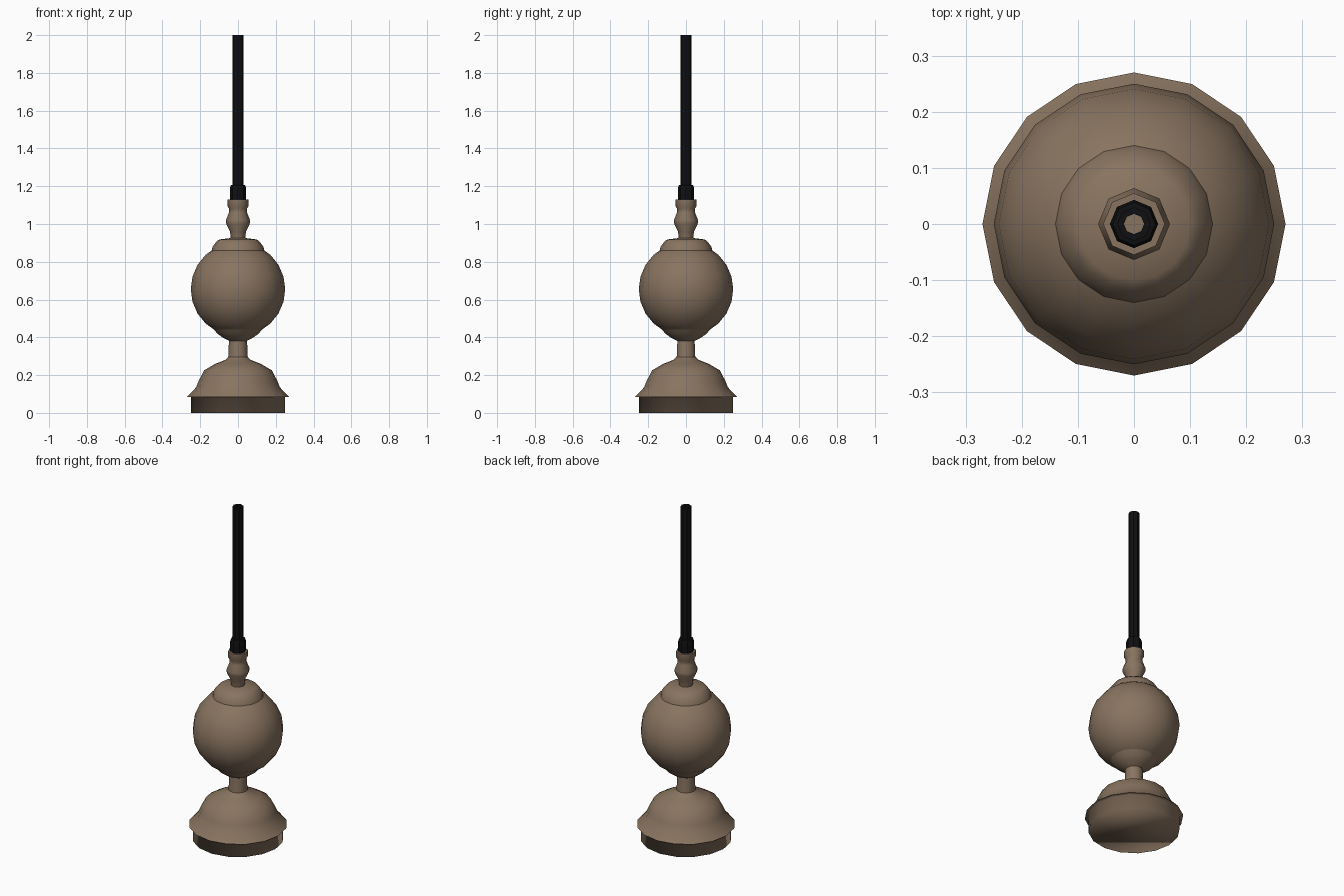
import bpy, bmesh, math

if "Cube" in bpy.data.objects:
    bpy.data.objects.remove(bpy.data.objects["Cube"])


def material(name, rgb):
    m = bpy.data.materials.new(name)
    m.diffuse_color = (*rgb, 1)
    m.use_nodes = True
    m.node_tree.nodes["Principled BSDF"].inputs["Base Color"].default_value = m.diffuse_color
    return m


bronze = material("aged bronze", (0.25, 0.175, 0.118))
black = material("black", (0.005, 0.005, 0.006))


def lathe(name, profile, sides, mat, angle=180, cap_bottom=False, cap_top=False):
    """Spin a (radius, height) profile around z."""
    bm = bmesh.new()
    rings = []
    for r, z in profile:
        rings.append([bm.verts.new((r * math.cos(2 * math.pi * i / sides),
                                    r * math.sin(2 * math.pi * i / sides), z))
                      for i in range(sides)])
    for a, b in zip(rings, rings[1:]):
        for i in range(sides):
            j = (i + 1) % sides
            bm.faces.new((a[i], a[j], b[j], b[i]))
    if cap_bottom:
        bm.faces.new(rings[0][::-1])
    if cap_top:
        bm.faces.new(rings[-1])
    me = bpy.data.meshes.new(name)
    bm.to_mesh(me)
    bm.free()
    me.materials.append(mat)
    ob = bpy.data.objects.new(name, me)
    bpy.context.collection.objects.link(ob)
    bpy.ops.object.select_all(action='DESELECT')
    ob.select_set(True)
    bpy.context.view_layer.objects.active = ob
    if angle >= 180:
        bpy.ops.object.shade_smooth()
    else:
        bpy.ops.object.shade_smooth_by_angle(angle=math.radians(angle))
    return ob


# Plinth: softly shaded band with flat underside and a small overhang
lathe("plinth", [(0.25, 0), (0.25, 0.083), (0.27, 0.085)], 16, bronze, cap_bottom=True)

# Domed foot rising into the stem
lathe("foot", [(0.27, 0.085), (0.222, 0.135), (0.208, 0.17), (0.18, 0.225),
               (0.12, 0.26), (0.068, 0.28), (0.052, 0.295)], 16, bronze)
lathe("stem", [(0.052, 0.29), (0.05, 0.33), (0.048, 0.385)], 10, bronze)

# Cup holding the ball
lathe("cup", [(0.045, 0.38), (0.075, 0.395), (0.11, 0.42), (0.138, 0.455)], 16, bronze)

# Ball
n = 10
lathe("ball", [(0.25 * math.sin(t), 0.655 - 0.25 * math.cos(t))
               for t in [math.radians(12 + 156 * k / n) for k in range(n + 1)]],
      16, bronze, cap_bottom=True, cap_top=True)

# Collar on top of the ball
lathe("collar", [(0.14, 0.86), (0.134, 0.88), (0.116, 0.905), (0.1, 0.918),
                 (0.035, 0.926)], 16, bronze, angle=60)

# Turned neck
lathe("neck", [(0.038, 0.92), (0.042, 0.96), (0.062, 1.0), (0.064, 1.02),
               (0.048, 1.06), (0.047, 1.08), (0.055, 1.095), (0.055, 1.13)],
      8, bronze, angle=60, cap_top=True)

# Black sleeve and hollow suspension rod
lathe("sleeve", [(0.043, 1.128), (0.043, 1.19), (0.038, 1.205), (0.029, 1.207)], 8, black, angle=40)
lathe("rod", [(0.03, 1.2), (0.03, 2.0), (0.018, 2.0), (0.018, 1.13)], 8, black, angle=40)
